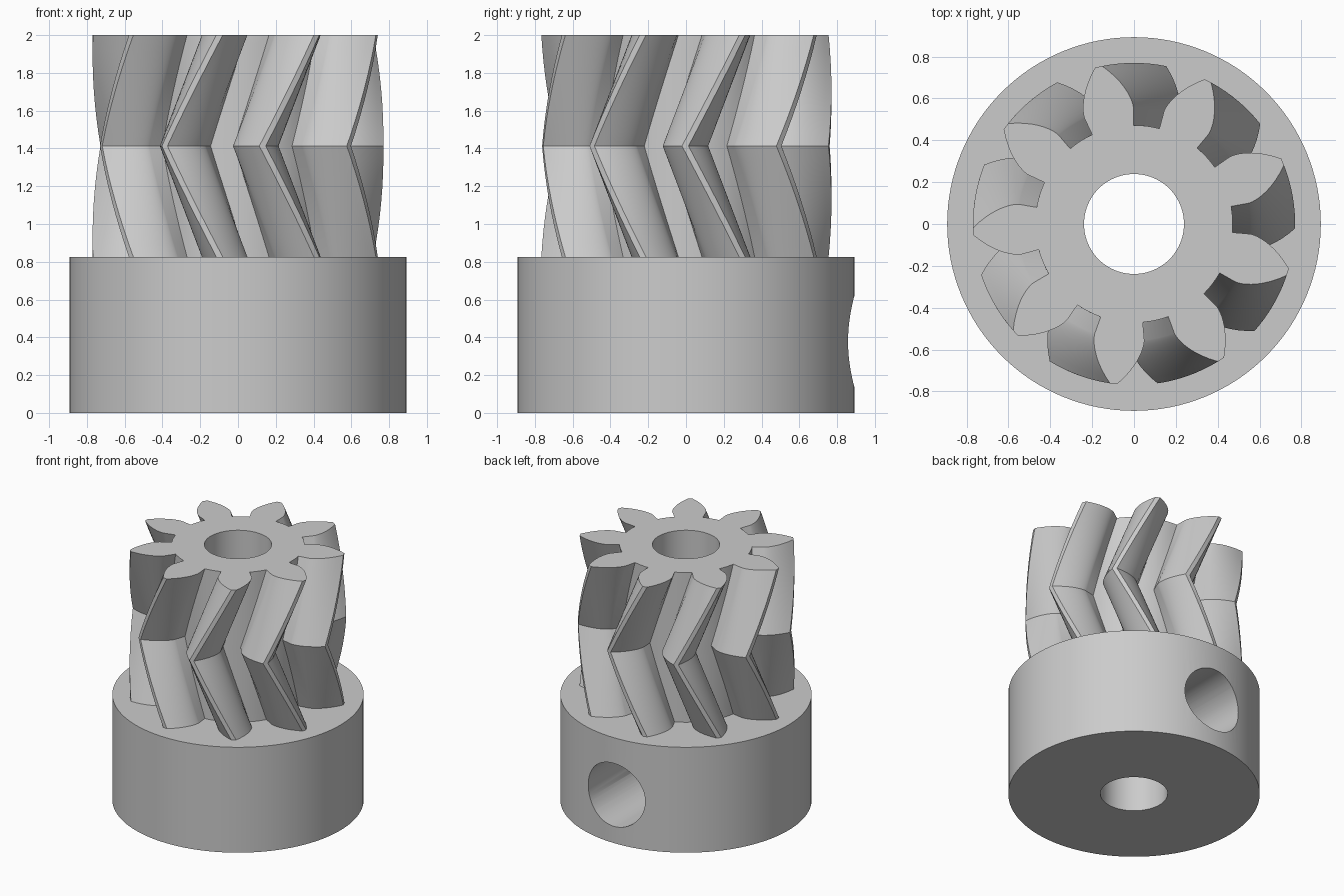
import bpy
import bmesh
from math import cos, sin, tan, acos, pi, radians, sqrt

old = bpy.data.objects.get("Cube")
if old:
    bpy.data.objects.remove(old, do_unlink=True)

TEETH = 9
TIP_R, BASE_R, ROOT_R = 0.77, 0.556, 0.472
BORE_R, HUB_R = 0.239, 0.893
HUB_TOP, TOP = 0.826, 2.0
TWIST = radians(-23)          # rotation of the mid plane of the herringbone
PHASE = radians(22.7)         # angle of the first tooth on the top face
HALF_BASE = radians(12.4)     # half tooth angle at the base circle

grey = bpy.data.materials.new("plain grey")
grey.use_nodes = True
colour = (0.6, 0.6, 0.6, 1)
grey.diffuse_color = colour
grey.node_tree.nodes["Principled BSDF"].inputs["Base Color"].default_value = colour


def make_object(name, bm):
    bmesh.ops.recalc_face_normals(bm, faces=bm.faces)
    mesh = bpy.data.meshes.new(name)
    bm.to_mesh(mesh)
    bm.free()
    mesh.materials.append(grey)
    obj = bpy.data.objects.new(name, mesh)
    bpy.context.collection.objects.link(obj)
    return obj


def cylinder(name, radius, start, end, segments=96, along_y=False):
    """Cylinder from start to end along z, or along y."""
    bm = bmesh.new()
    bmesh.ops.create_cone(bm, cap_ends=True, segments=segments, radius1=radius,
                          radius2=radius, depth=end - start)
    for v in bm.verts:
        v.co.z += (start + end) / 2
        if along_y:
            v.co = (v.co.x, v.co.z, -v.co.y)
    return make_object(name, bm)


def select_only(obj):
    bpy.ops.object.select_all(action='DESELECT')
    obj.select_set(True)
    bpy.context.view_layer.objects.active = obj


def cut(obj, cutter):
    """Subtract the cutter from the object and delete it."""
    cutter.hide_render = True
    mod = obj.modifiers.new("cut", 'BOOLEAN')
    mod.operation = 'DIFFERENCE'
    mod.solver = 'EXACT'
    mod.object = cutter
    select_only(obj)
    bpy.ops.object.modifier_apply(modifier=mod.name)
    bpy.data.objects.remove(cutter, do_unlink=True)


def tooth_outline(steps=10):
    """(radius, angle) points of one tooth: radial root, involute flank, tip."""
    flank = [(ROOT_R, HALF_BASE)]
    for i in range(steps + 1):
        r = BASE_R + (TIP_R - BASE_R) * (i / steps) ** 1.5
        a = acos(BASE_R / r)
        flank.append((r, HALF_BASE - (tan(a) - a)))
    right = [(r, -a) for r, a in flank]
    left = list(reversed(flank))
    # root arc up to the next tooth
    gap = 2 * pi / TEETH - 2 * HALF_BASE
    root = [(ROOT_R, HALF_BASE + gap * k / 4) for k in range(1, 4)]
    return right + left + root


# Herringbone gear: the outline is lofted upward, twisting out and back
def herringbone(layers=16):
    bm = bmesh.new()
    outline = [(r, a + PHASE + k * 2 * pi / TEETH)
               for k in range(TEETH) for r, a in tooth_outline()]
    rings = []
    for j in range(layers + 1):
        t = j / layers
        turn = TWIST * (1 - abs(2 * t - 1))
        z = HUB_TOP + (TOP - HUB_TOP) * t
        rings.append([bm.verts.new((r * cos(a + turn), r * sin(a + turn), z))
                      for r, a in outline])
    n = len(outline)
    for low, high in zip(rings, rings[1:]):
        for i in range(n):
            k = (i + 1) % n
            bm.faces.new((low[i], low[k], high[k], high[i]))
    bm.faces.new(list(reversed(rings[0])))
    bm.faces.new(rings[-1])
    return make_object("herringbone_gear", bm)


gear = herringbone()
cut(gear, cylinder("gear_bore_cutter", BORE_R, 0.5, 2.5))

# Hub with shaft bore and a set screw hole at the back
hub = cylinder("hub", HUB_R, 0, HUB_TOP, segments=128)
cut(hub, cylinder("hub_bore_cutter", BORE_R, -0.5, 1.5))
screw_hole = cylinder("screw_hole_cutter", 0.247, 0, 1.2, 64, along_y=True)
for v in screw_hole.data.vertices:
    v.co.z += 0.378
cut(hub, screw_hole)

for part in (gear, hub):
    select_only(part)
    bpy.ops.object.shade_smooth_by_angle(angle=radians(30))
